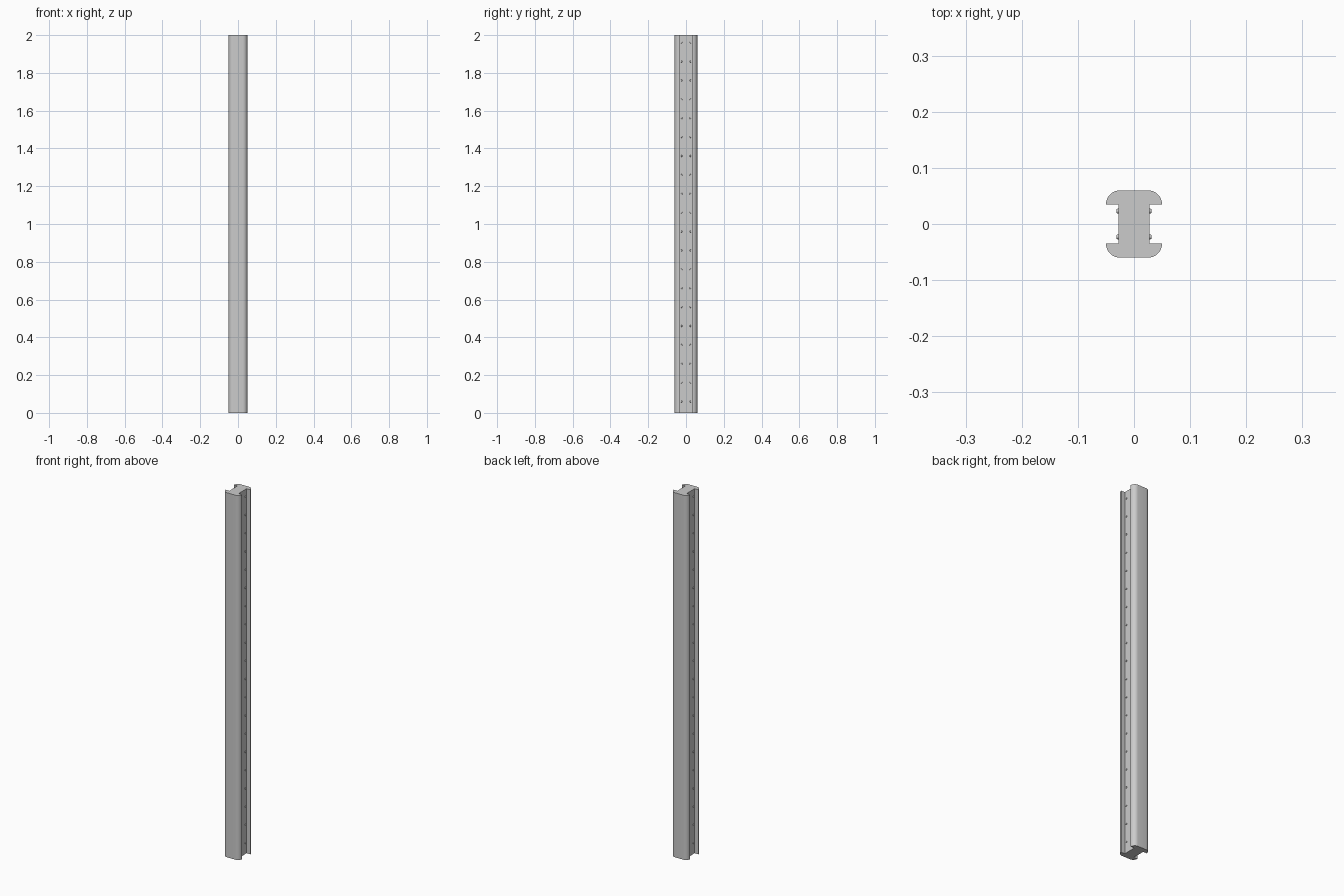
import bpy, bmesh, math
from mathutils import Matrix

if "Cube" in bpy.data.objects:
    bpy.data.objects.remove(bpy.data.objects["Cube"])

HEIGHT = 2.0
WEB, HALF_W, HALF_D, INNER, R = 0.028, 0.05, 0.06, 0.035, 0.025


def finish(bm, name, angle):
    bmesh.ops.recalc_face_normals(bm, faces=bm.faces[:])
    mesh = bpy.data.meshes.new(name)
    bm.to_mesh(mesh)
    bm.free()
    obj = bpy.data.objects.new(name, mesh)
    bpy.context.collection.objects.link(obj)
    bpy.ops.object.select_all(action='DESELECT')
    obj.select_set(True)
    bpy.context.view_layer.objects.active = obj
    bpy.ops.object.shade_smooth_by_angle(angle=math.radians(angle))
    return obj


# Beam: one quarter of the I-section, mirrored around and extruded upward
quarter = [(WEB, INNER)]
for i in range(9):
    a = math.radians(90 * i / 8)
    quarter.append((HALF_W - R + R * math.cos(a), HALF_D - R + R * math.sin(a)))
half = quarter + [(-x, y) for x, y in reversed(quarter)]
section = half + [(-x, -y) for x, y in half]

bm = bmesh.new()
base = bm.faces.new([bm.verts.new((x, y, 0)) for x, y in section])
top = bmesh.ops.extrude_face_region(bm, geom=[base], use_keep_orig=True)
bmesh.ops.translate(bm, vec=(0, 0, HEIGHT),
                    verts=[v for v in top['geom'] if isinstance(v, bmesh.types.BMVert)])
finish(bm, "beam", 30)

# Rivets: two columns on each side of the web
bm = bmesh.new()
for side in (-1, 1):
    for y in (-0.023, 0.023):
        for row in range(20):
            place = (Matrix.Translation((side * (WEB + 0.001), y, 0.06 + 0.1 * row))
                     @ Matrix.Rotation(side * math.pi / 2, 4, 'Y'))
            bmesh.ops.create_cone(bm, cap_ends=True, segments=12, radius1=0.005,
                                  radius2=0.0035, depth=0.005, matrix=place)
finish(bm, "rivets", 30)
